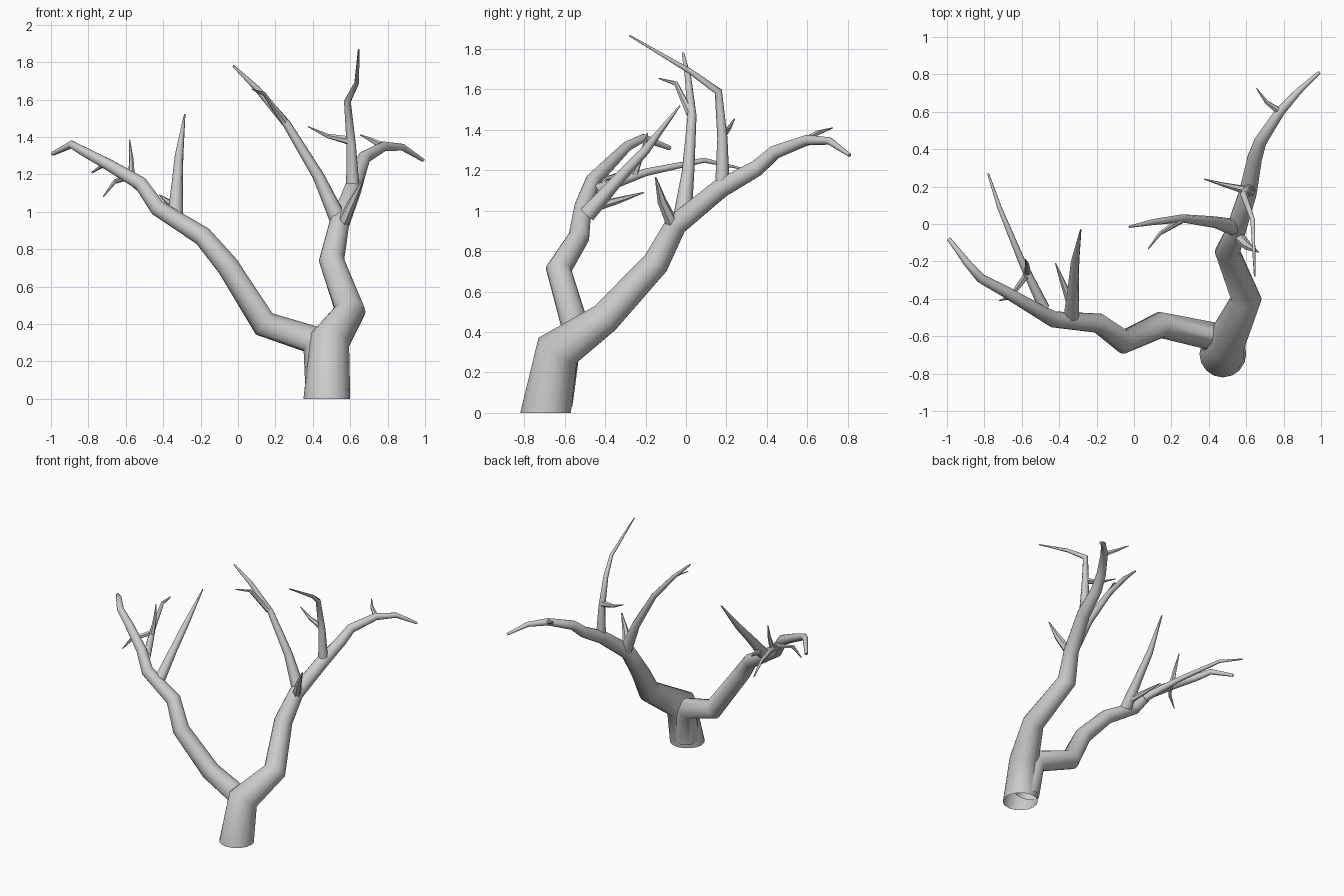
import bpy, bmesh, math
from mathutils import Vector


def limb(name, pts, sides=8, flat_base=False):
    """Tapered tube through (x, y, z, radius) points, open at the base."""
    P = [Vector(p[:3]) for p in pts]
    n = len(P)
    bm = bmesh.new()
    rings = []
    u = Vector((1, 0, 0)) if flat_base else None
    for i, p in enumerate(P):
        a = (P[i] - P[i - 1]).normalized() if i else (P[1] - P[0]).normalized()
        b = (P[i + 1] - P[i]).normalized() if i < n - 1 else a
        t = (a + b).normalized()
        if flat_base and i == 0:
            t = Vector((0, 0, 1))
        if u is None:
            u = t.orthogonal()
        u = (u - t * u.dot(t)).normalized()
        v = t.cross(u)
        # widen each joint ring along the bend so the tube keeps its thickness
        bend = b - a
        k = 1 / max(0.75, math.sqrt((1 + a.dot(b)) / 2)) - 1
        d = bend.normalized() if bend.length > 1e-4 else Vector()
        ring = []
        for s in range(sides):
            w = 2 * math.pi * s / sides
            o = (u * math.cos(w) + v * math.sin(w)) * pts[i][3]
            ring.append(bm.verts.new(p + o + d * (k * o.dot(d))))
        rings.append(ring)
    for r, q in zip(rings, rings[1:]):
        for s in range(sides):
            e = (s + 1) % sides
            bm.faces.new((r[s], r[e], q[e], q[s]))
    bm.faces.new(rings[-1])
    bmesh.ops.recalc_face_normals(bm, faces=bm.faces)
    me = bpy.data.meshes.new(name)
    bm.to_mesh(me)
    bm.free()
    ob = bpy.data.objects.new(name, me)
    bpy.context.collection.objects.link(ob)
    bpy.ops.object.select_all(action='DESELECT')
    ob.select_set(True)
    bpy.context.view_layer.objects.active = ob
    bpy.ops.object.shade_smooth_by_angle(angle=math.radians(50))


# Trunk running on into the right bough
limb("trunk_and_right_bough", [
    (.475, -.695, 0, .125), (.49, -.635, .31, .105), (.6, -.4, .47, .078),
    (.5, -.15, .74, .066), (.54, -.05, .93, .054), (.61, .17, 1.11, .048),
    (.645, .35, 1.21, .04), (.675, .44, 1.29, .034), (.78, .6, 1.35, .026),
    (.88, .71, 1.345, .018), (.99, .81, 1.275, .009)], 16, True)

# Left bough leaving the trunk
limb("left_bough", [
    (.45, -.65, .05, .09), (.42, -.6, .31, .075), (.14, -.54, .4, .068),
    (-.055, -.63, .71, .06), (-.19, -.53, .87, .052), (-.43, -.51, 1.02, .043),
    (-.52, -.46, 1.15, .037), (-.69, -.36, 1.25, .031),
    (-.82, -.29, 1.32, .025), (-.89, -.21, 1.36, .02),
    (-.99, -.08, 1.31, .011)], 16)

# Branches off the boughs
branches = [
    [(-.335, -.49, .98, .042), (-.325, -.34, 1.15, .03), (-.315, -.2, 1.3, .023),
     (-.285, -.03, 1.52, .004)],
    [(-.48, -.45, 1.1, .03), (-.6, -.2, 1.19, .019), (-.72, .09, 1.25, .012),
     (-.78, .27, 1.21, .005)],
    [(.54, -.02, .95, .047), (.43, .01, 1.19, .031), (.26, .03, 1.47, .022),
     (.1, .01, 1.66, .016), (-.025, -.015, 1.78, .006)],
    [(.615, .18, 1.1, .037), (.605, .18, 1.36, .025), (.585, .16, 1.59, .018),
     (.635, .02, 1.69, .013), (.645, -.28, 1.867, .004)],
]
for i, b in enumerate(branches):
    limb(f"branch_{i + 1}", b, 8)

# Small twigs
twigs = [
    [(-.33, -.45, 1.02, .025), (-.37, -.34, 1.05, .017), (-.42, -.21, 1.09, .003)],
    [(-.57, -.26, 1.17, .02), (-.57, -.22, 1.28, .012), (-.58, -.19, 1.385, .003)],
    [(-.58, -.28, 1.19, .018), (-.66, -.39, 1.16, .012), (-.72, -.41, 1.08, .003)],
    [(.25, .02, 1.48, .02), (.14, -.05, 1.63, .011), (.075, -.135, 1.655, .003)],
    [(.6, .18, 1.38, .024), (.48, .21, 1.405, .012), (.375, .24, 1.455, .003)],
    [(.55, -.06, .92, .033), (.61, -.12, 1.05, .023), (.665, -.15, 1.165, .004)],
    [(.78, .6, 1.35, .02), (.71, .65, 1.385, .012), (.655, .725, 1.41, .003)],
]
for i, t in enumerate(twigs):
    limb(f"twig_{i + 1}", t, 6)
